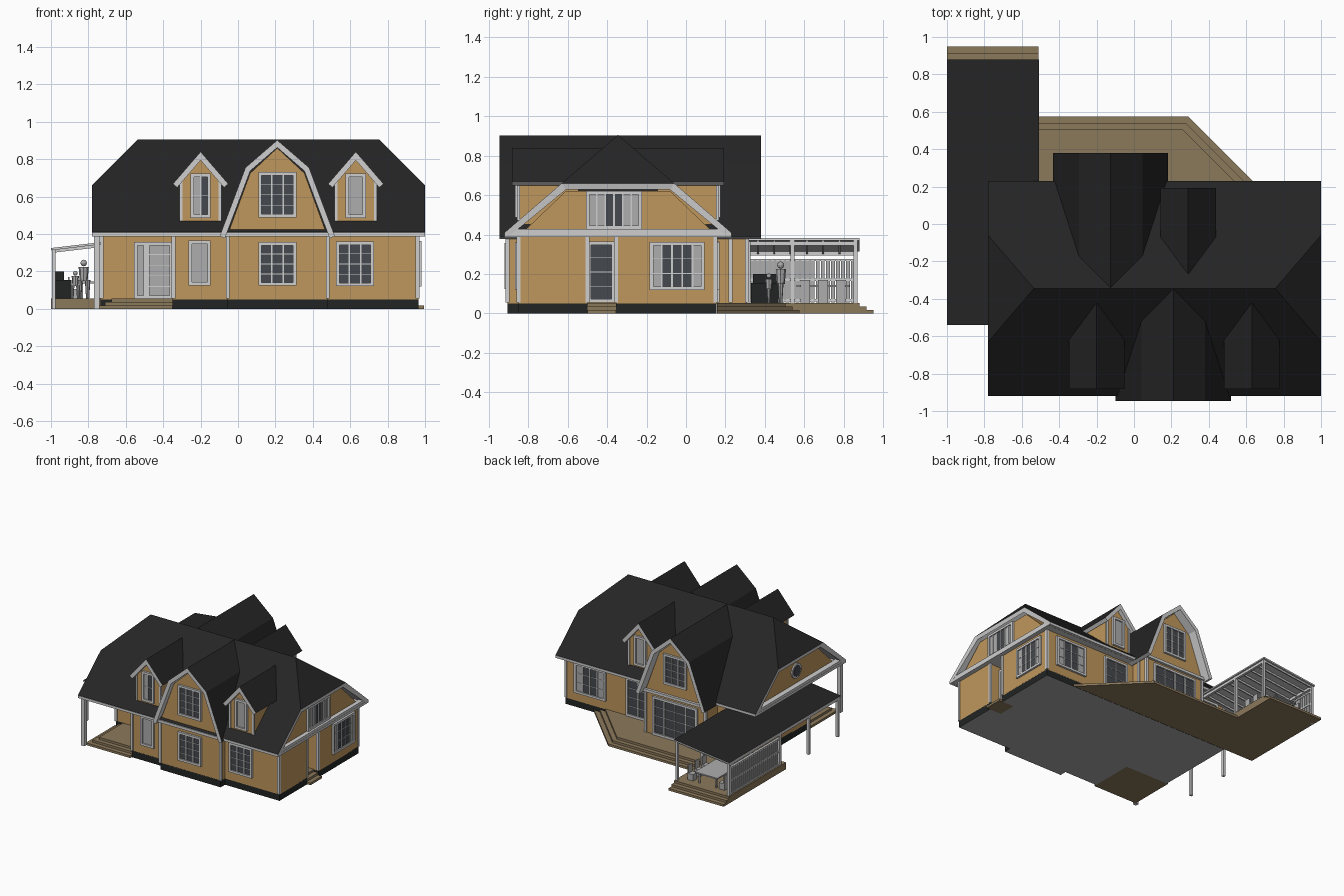
import bpy, bmesh, math
from mathutils import Matrix, Vector

if "Cube" in bpy.data.objects:
    bpy.data.objects.remove(bpy.data.objects["Cube"], do_unlink=True)


def material(name, r, g, b):
    m = bpy.data.materials.new(name)
    m.use_nodes = True
    m.diffuse_color = (r, g, b, 1)
    m.node_tree.nodes["Principled BSDF"].inputs["Base Color"].default_value = (r, g, b, 1)
    return m


ROOF = material("black roof", .018, .018, .018)
WOOD = material("honey timber", .52, .31, .11)
WHITE = material("white trim", .62, .62, .62)
DECK = material("brown decking", .26, .19, .105)
PLINTH = material("dark plinth", .016, .018, .018)
BASE = material("grey slab", .4, .4, .4)
GLASS = material("dark glass", .06, .065, .075)
PALE = material("pale pane", .42, .42, .42)


def finish(name, bm, mats, recalc=True):
    if recalc:
        bmesh.ops.recalc_face_normals(bm, faces=bm.faces)
    me = bpy.data.meshes.new(name)
    bm.to_mesh(me)
    bm.free()
    for m in mats:
        me.materials.append(m)
    ob = bpy.data.objects.new(name, me)
    bpy.context.scene.collection.objects.link(ob)
    return ob


def add_box(bm, lo, hi, index=0):
    mid = (Vector(lo) + Vector(hi)) / 2
    size = Vector(hi) - Vector(lo)
    new = bmesh.ops.create_cube(bm, size=1, matrix=Matrix.Translation(mid) @ Matrix.Diagonal((*size, 1)))
    for f in {f for v in new["verts"] for f in v.link_faces}:
        f.material_index = index


def boxes(name, mat, pairs):
    bm = bmesh.new()
    for lo, hi in pairs:
        add_box(bm, lo, hi)
    return finish(name, bm, [mat])


def place(axis, u, v, w):
    return {"x": (w, u, v), "y": (u, w, v), "z": (u, v, w)}[axis]


def prism(name, pts, axis, a, b, mats):
    bm = bmesh.new()
    ends = [[bm.verts.new(place(axis, u, v, w)) for u, v in pts] for w in (a, b)]
    bm.faces.new(ends[0])
    bm.faces.new(ends[1])
    for i in range(len(pts)):
        j = (i + 1) % len(pts)
        bm.faces.new((ends[0][i], ends[0][j], ends[1][j], ends[1][i]))
    return finish(name, bm, mats)


def shell(name, verts, faces, thick=.03):
    # roof skin: dark on top, white rim and soffit
    bm = bmesh.new()
    vs = [bm.verts.new(v) for v in verts]
    for f in faces:
        bm.faces.new([vs[i] for i in f])
    ob = finish(name, bm, [ROOF, WHITE], recalc=False)
    mod = ob.modifiers.new("thickness", "SOLIDIFY")
    mod.thickness, mod.offset, mod.use_even_offset = thick, -1, True
    mod.material_offset = mod.material_offset_rim = 1
    return ob


def ridge_roof(name, cx, half, y0, y1):
    pts = [(cx - u, z) for u, z in half] + [(cx + u, z) for u, z in half[-2::-1]]
    n = len(pts)
    verts = [(x, y, z) for y in (y0, y1) for x, z in pts]
    return shell(name, verts, [(i, i + 1, n + i + 1, n + i) for i in range(n - 1)])


def window(name, loc, turn, w, h, cols="ggg", rows=4):
    # one pane per letter: g is dark glass, w is pale
    bm = bmesh.new()
    step, t = w / len(cols), .009
    for i, c in enumerate(cols):
        x = -w / 2 + i * step
        add_box(bm, (x, -.006, -h / 2), (x + step, .004, h / 2), 1 if c == "g" else 2)
        if i:
            add_box(bm, (x - .004, -.012, -h / 2), (x + .004, 0, h / 2))
    for i in range(1, rows):
        z = -h / 2 + i * h / rows
        add_box(bm, (-w / 2, -.009, z - .002), (w / 2, 0, z + .002))
    for s in (-1, 1):
        add_box(bm, (s * w / 2 - t, -.016, -h / 2 - t), (s * w / 2 + t, 0, h / 2 + t))
        add_box(bm, (-w / 2, -.016, s * h / 2 - t), (w / 2, 0, s * h / 2 + t))
    ob = finish(name, bm, [WHITE, GLASS, PALE])
    ob.matrix_world = Matrix.Translation(loc) @ Matrix.Rotation(math.radians(turn), 4, "Z")
    return ob


# Ground floor: plan with entry corner, side door notch and bays
front = [(-.735, -.5), (-.35, -.5), (-.35, -.85), (-.055, -.85), (-.055, -.905), (.48, -.905), (.48, -.85),
         (.965, -.85), (.965, -.5), (.86, -.5), (.86, -.355), (.965, -.355), (.965, .155)]
back_bay = [(.14, .155), (.14, .31), (-.39, .31), (-.39, .155)]
prism("ground_walls", front + back_bay + [(-.735, .155)], "z", .05, .4, [WOOD])
plinth = prism("plinth", front + [(-.735, .155)], "z", 0, .056, [PLINTH, BASE])
for f in plinth.data.polygons:
    f.material_index = int(f.normal.z < -.9)

# Main roof with clipped gable ends
RIDGE, EAVE, KNEE = .905, .41, .66
E0, E1, YR, K0, K1 = -.92, .23, -.345, -.63, -.06
verts = [(-.78, E0, EAVE), (1, E0, EAVE), (1, K0, KNEE), (.755, YR, RIDGE), (-.535, YR, RIDGE),
         (-.78, K0, KNEE), (-.78, E1, EAVE), (1, E1, EAVE), (1, K1, KNEE), (-.78, K1, KNEE)]
shell("main_roof", verts, [(0, 1, 2, 3, 4, 5), (7, 6, 9, 4, 3, 8), (2, 8, 3), (9, 5, 4)])
prism("gable_walls", [(-.85, .39), (-.61, .62), (-.08, .62), (.16, .39)], "x", -.735, .965, [WOOD])
boxes("eave_soffit", WHITE, [((-.78, -.92, .388), (1, .23, .408)),
                             ((.96, -.89, .40), (.998, .2, .428)), ((-.778, -.89, .40), (-.73, .2, .428))])

# Large gambrel gables, front and back
GAMBREL = [(.308, .388), (.17, .755), (0, .902)]
for side, cx, tip, wall, s, turn in (("front", .21, -.945, -.905, -1, 0), ("back", -.125, .38, .31, 1, 180)):
    ridge_roof(side + "_gambrel_roof", cx, GAMBREL, min(tip, -.345), max(tip, -.345))
    half = [(.268, .39), (.145, .725), (0, .86)]
    prism(side + "_gambrel_wall", [(cx - u, z) for u, z in half] + [(cx + u, z) for u, z in half[-2::-1]],
          "y", wall, -.345 + s * .2, [WOOD])
    window(side + "_gambrel_window", (cx, wall, .61), turn, .185, .225)
    boxes(side + "_bay_band", WHITE, [((cx - .285, min(wall, wall + s * .02), .386), (cx + .285, max(wall, wall + s * .02), .408)),
                                      ((cx - .285, min(wall, .1 * s - .3), .388), (cx + .285, max(wall, .1 * s - .3), .4))])

# Small gabled dormers
for name, cx, s, turn in (("front_right", -.2, -1, 0), ("front_left", .63, -1, 0), ("back", .29, 1, 180)):
    tip, wall, inner = [YR + s * d for d in (.537, .505, .08)]
    ridge_roof(name + "_dormer_roof", cx, [(.148, .668), (0, .84)], min(tip, inner), max(tip, inner))
    prism(name + "_dormer_wall", [(cx - .105, .45), (cx + .105, .45), (cx + .105, .68), (cx, .8), (cx - .105, .68)],
          "y", wall, YR + s * .2, [WOOD])
    window(name + "_dormer_window", (cx, wall, .605), turn, .09, .22, "w" if cx > 0 else "wg", 2 if cx < 0 else 1)
    boxes(name + "_dormer_trim", WHITE, [((cx + k * .105 - .008, wall - .008, .47), (cx + k * .105 + .008, wall + .008, .7))
                                         for k in (-1, 1)])

# Ground floor and gable windows and doors
for name, loc, turn, w, h, cols, rows in (
        ("bay_window", (.21, -.905, .24), 0, .185, .215, "ggg", 4),
        ("front_window", (.625, -.85, .24), 0, .185, .22, "ggg", 4),
        ("hall_window", (-.205, -.85, .245), 0, .1, .22, "w", 1),
        ("entry_door", (-.42, -.5, .205), 0, .125, .285, "w", 5),
        ("entry_sidelight", (-.522, -.5, .205), 0, .05, .285, "w", 1),
        ("side_door", (.86, -.43, .21), 90, .12, .29, "g", 4),
        ("side_window", (.965, -.045, .24), 90, .26, .225, "wgggw", 3),
        ("side_gable_window", (.965, -.365, .525), 90, .265, .175, "wwggww", 1),
        ("back_window", (.74, .155, .24), 180, .26, .225, "wggw", 3),
        ("back_door", (.31, .155, .21), 180, .2, .29, "gg", 4),
        ("back_bay_doors", (-.125, .31, .21), 180, .38, .29, "gggg", 4),
        ("terrace_door", (-.57, .155, .2), 180, .18, .28, "gg", 3)):
    window(name, loc, turn, w, h, cols, rows)
for name, r, mat, d in (("round_window_frame", .06, WHITE, .01), ("round_window_glass", .045, GLASS, .014)):
    ring = [(YR + r * math.cos(k * math.pi / 8), .53 + r * math.sin(k * math.pi / 8)) for k in range(16)]
    prism(name, ring, "x", -.735 - d, -.73, [mat])


# Corner boards and posts
def posts(name, places, z0, z1, r):
    boxes(name, WHITE, [((x - r, y - r, z0), (x + r, y + r, z1)) for x, y in places])


posts("corner_boards", [(-.345, -.85), (-.055, -.905), (.48, -.905), (.96, -.85), (.96, -.5), (.96, -.355),
                        (.96, .15), (.14, .31), (.14, .225), (-.39, .31), (-.73, .15), (-.73, -.5)], .056, .39, .01)
posts("entry_post", [(-.755, -.88)], 0, .39, .015)

# Stepped decks
for i in range(3):
    d, z0, z1 = .035 * i, .018 * i, .018 * (i + 1)
    prism("terrace_step", [(-1, .157), (-1, .95 - d), (-.51, .95 - d), (-.51, .575 - d), (.29 - .414 * d, .575 - d),
                           (.708 - 1.414 * d, .157)], "z", z0, z1, [DECK])
    boxes("entry_step", DECK, [((-.745 + d, -.87 + d, z0), (-.35, -.5, z1))])
    boxes("side_step", DECK, [((.86, -.5, z0), (.995 - d, -.355, z1))])

# Lean-to canopy, its posts, rafters and slatted screen
lean = lambda x: .325 + (x + 1) * .118
plan = [(-1, -.54), (-.735, -.54), (-.735, .16), (-.51, .16), (-.51, .88), (-1, .88)]
shell("canopy_roof", [(x, y, lean(x)) for x, y in plan], [range(6)], .012)
posts("canopy_posts", [(-.985, -.52), (-.985, -.15), (-.985, .22), (-.985, .86)], 0, .32, .01)
posts("canopy_inner_posts", [(-.525, .86), (-.525, .54)], .05, .37, .01)
boxes("canopy_beams", WHITE, [((-.995, -.53, .295), (-.975, .87, .315)), ((-.535, .17, .345), (-.515, .87, .365))])
for i in range(9):
    y = .2 + i * .0825
    prism("canopy_rafter", [(-.99, .3), (-.52, .355), (-.52, .375), (-.99, .32)], "y", y - .005, y + .005, [WHITE])
boxes("screen_slats", PALE, [((-.99, .25 + i * .0255, .055), (-.982, .27 + i * .0255, .27)) for i in range(24)])
boxes("screen_rails", WHITE, [((-.995, .22, z), (-.977, .86, z + .012)) for z in (.06, .165, .265)])

# Terrace furniture
boxes("grill", PLINTH, [((-.975, .33, .054), (-.89, .47, .155)), ((-.975, .34, .155), (-.93, .46, .2))])
legs = [((x, y, .054), (x + .01, y + .01, .135)) for x in (-.84, -.69) for y in (.58, .8)]
boxes("table", PALE, [((-.86, .56, .135), (-.66, .83, .145))] + legs)
seats = []
for x, back in ((-.91, -.91), (-.63, -.588)):
    for y in (.58, .67, .76):
        seats += [((x, y, .054), (x + .05, y + .05, .105)), ((back, y, .105), (back + .008, y + .05, .17))]
boxes("chairs", PALE, seats)


# Standing figures on the terrace
def figure(name, x, y, h):
    bm = bmesh.new()
    for s in (-1, 1):
        at = Matrix.Translation((x + s * .1 * h, y, .054 + .24 * h))
        bmesh.ops.create_cone(bm, segments=8, radius1=.04 * h, radius2=.07 * h, depth=.48 * h, cap_ends=True, matrix=at)
    at = Matrix.Translation((x, y, .054 + .63 * h))
    bmesh.ops.create_cone(bm, segments=8, radius1=.1 * h, radius2=.13 * h, depth=.36 * h, cap_ends=True, matrix=at)
    at = Matrix.Translation((x, y, .054 + .91 * h))
    bmesh.ops.create_uvsphere(bm, u_segments=10, v_segments=6, radius=.085 * h, matrix=at)
    finish(name, bm, [PALE])


figure("adult_figure", -.825, .48, .21)
figure("child_figure", -.87, .42, .15)
